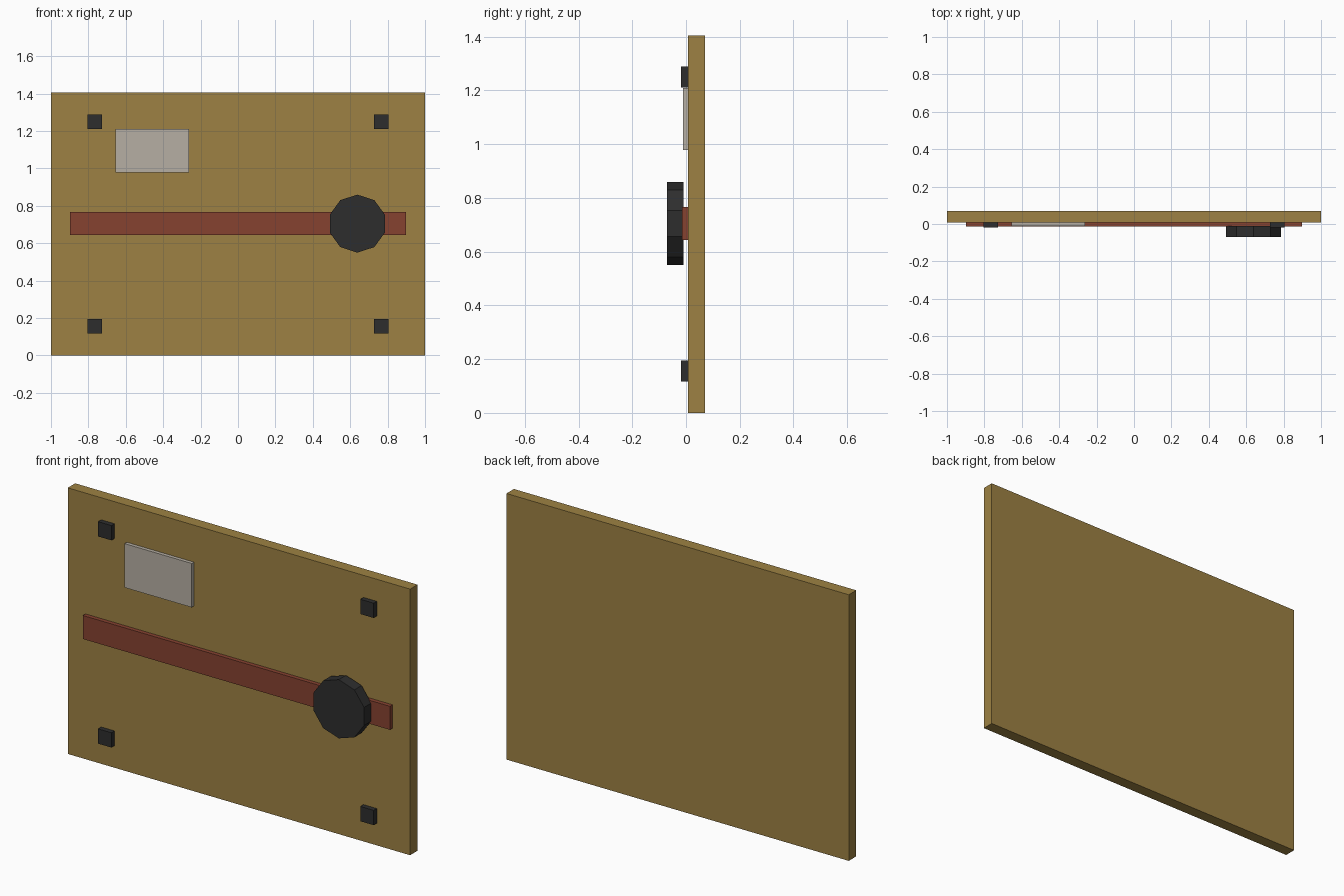
import bpy
import math

cube = bpy.data.objects.get("Cube")
if cube:
    bpy.data.objects.remove(cube, do_unlink=True)


def material(name, rgb):
    mat = bpy.data.materials.new(name)
    mat.use_nodes = True
    color = (*rgb, 1)
    mat.diffuse_color = color
    mat.node_tree.nodes["Principled BSDF"].inputs["Base Color"].default_value = color
    return mat


ochre = material("ochre_board", (0.34, 0.222, 0.056))
red = material("brick_red", (0.24, 0.054, 0.03))
black = material("charcoal", (0.027, 0.027, 0.027))
grey = material("warm_grey", (0.47, 0.43, 0.37))


def box(name, x, y, z, mat):
    """Box spanning the given (min, max) range on each axis."""
    spans = (x, y, z)
    bpy.ops.mesh.primitive_cube_add(size=1, location=[(a + b) / 2 for a, b in spans])
    obj = bpy.context.object
    obj.name = name
    obj.scale = [b - a for a, b in spans]
    bpy.ops.object.transform_apply(location=False, rotation=False, scale=True)
    obj.data.materials.append(mat)
    return obj


# Backing board
FRONT = 0.008
HEIGHT = 1.405
box("board", (-1, 1), (FRONT, 0.07), (0, HEIGHT), ochre)

# Horizontal strip and label plate
box("strip", (-0.897, 0.897), (-0.014, FRONT), (0.643, 0.767), red)
box("label_plate", (-0.655, -0.263), (-0.011, FRONT), (0.978, 1.21), grey)

# Corner bolts, mirrored about the board centre
for side, sx in (("right", -1), ("left", 1)):
    for level, sz in (("lower", -1), ("upper", 1)):
        x = sx * 0.766
        z = HEIGHT / 2 + sz * 0.547
        box(f"{level}_{side}_bolt", (x - 0.039, x + 0.039), (-0.018, FRONT),
            (z - 0.039, z + 0.039), black)

# Ten-sided knob with a corner pointing up
bpy.ops.mesh.primitive_cylinder_add(vertices=10, radius=0.155, depth=0.06,
                                    location=(0.638, -0.04, 0.705),
                                    rotation=(math.pi / 2, 0, 0))
knob = bpy.context.object
knob.name = "knob"
knob.data.materials.append(black)
